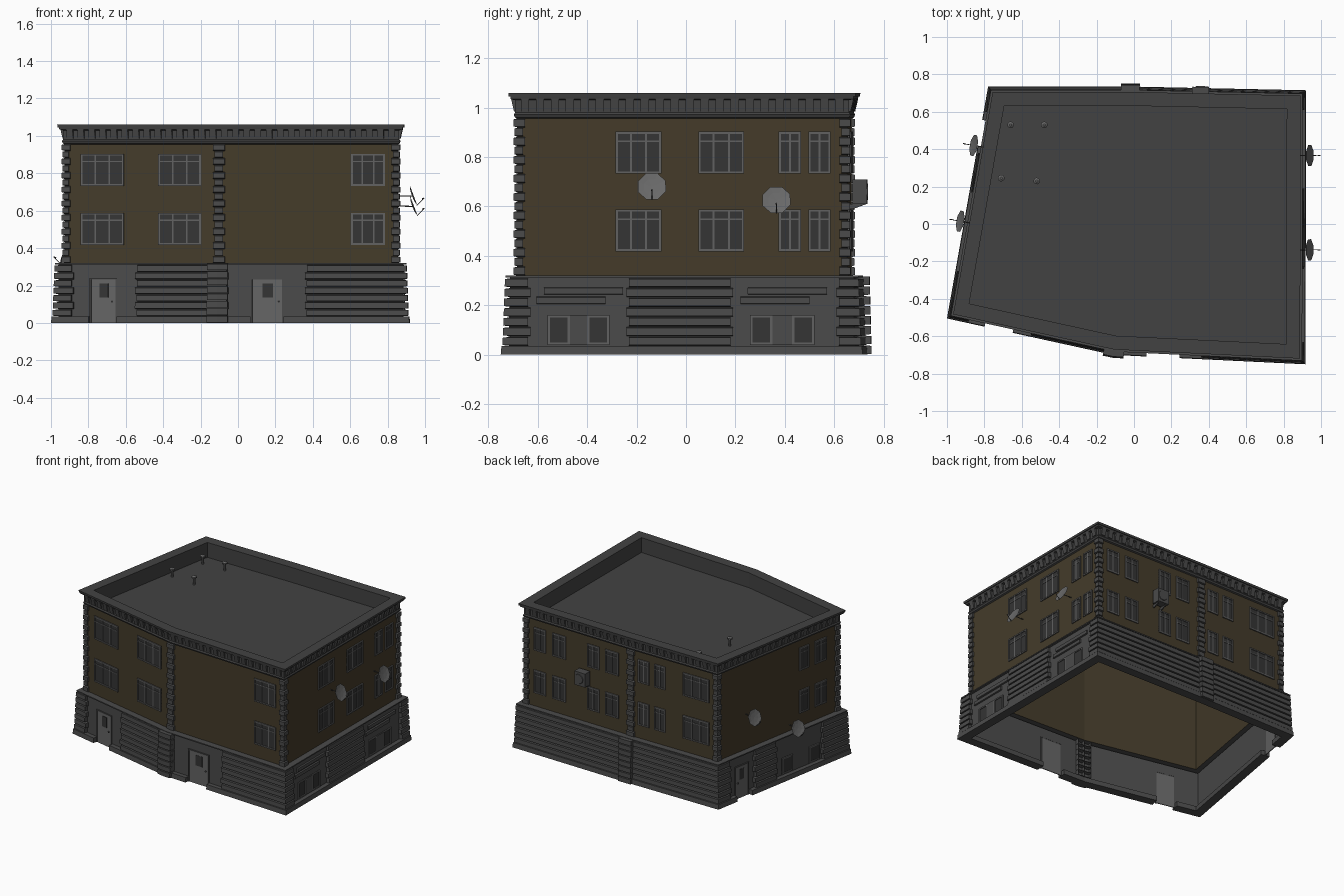
import bpy, bmesh, math
from mathutils import Vector

if "Cube" in bpy.data.objects:
    bpy.data.objects.remove(bpy.data.objects["Cube"])

# Footprint of the plinth, counter-clockwise from the front left corner
P = [Vector(p) for p in ((-1.0, -.505), (-.11, -.7), (.917, -.75),
                         (.92, .715), (-.02, .735), (-.78, .735))]
N = len(P)
T = [(P[(i + 1) % N] - P[i]).normalized() for i in range(N)]
NRM = [Vector((t.y, -t.x)) for t in T]
AX = [0, 0, 1, 0, 0, 1]          # world axis used to measure along each wall
WALL = -.065                     # offset of upper wall from plinth line
parts = {}


def B(name):
    return parts.setdefault(name, bmesh.new())


def corner(i, d):
    a, b = NRM[(i - 1) % N], NRM[i % N]
    return P[i % N] + (a + b) * (d / (1 + a.dot(b)))


def pt(e, a, d, end=0):
    """Point on wall e at world coordinate a (None = mitred corner)."""
    if a is None:
        return corner(e + end, d)
    k = AX[e]
    o = P[e] + NRM[e] * WALL
    return o + T[e] * ((a - o[k]) / T[e][k]) + NRM[e] * (d - WALL)


def box(name, e, a0, a1, z0, z1, d0, d1, dt=None, c=0, back=False):
    """Block on wall e; dt = outer offset at the top, c = chamfer, back = close the rear."""
    bm = B(name)
    dt = d1 if dt is None else dt
    if a0 is not None and a1 is not None and (a1 - a0) * T[e][AX[e]] < 0:
        a0, a1 = a1, a0
    v = []
    for a, end in ((a0, 0), (a1, 1)):
        for d, z in ((d0, z0), (d1, z0 + c), (dt, z1 - c), (d0, z1)):
            v.append(bm.verts.new((*pt(e, a, d, end), z)))
    fs = [(0, 1, 2, 3), (7, 6, 5, 4), (0, 4, 5, 1), (1, 5, 6, 2), (2, 6, 7, 3)]
    for f in fs + ([(3, 7, 4, 0)] if back else []):
        bm.faces.new([v[i] for i in f])


def ring(name, prof, closed=True):
    """Sweep a (offset, z) profile round the footprint."""
    bm = B(name)
    L = [[bm.verts.new((*corner(i, d), z)) for i in range(N)] for d, z in prof]
    m = len(L)
    for j in range(m if closed else m - 1):
        for i in range(N):
            k, q = (i + 1) % N, (j + 1) % m
            bm.faces.new((L[j][i], L[j][k], L[q][k], L[q][i]))
    return L


def lathe(name, o, axis, prof, n=8):
    bm = B(name)
    o, w = Vector(o), Vector(axis).normalized()
    u = w.orthogonal().normalized()
    v = w.cross(u)
    L = [[bm.verts.new(o + w * h + (u * math.cos(t) + v * math.sin(t)) * r)
          for t in (2 * math.pi * (i + .5) / n for i in range(n))] for r, h in prof]
    for A, C in zip(L, L[1:]):
        for i in range(n):
            k = (i + 1) % n
            bm.faces.new((A[i], A[k], C[k], C[i]))
    bmesh.ops.remove_doubles(bm, verts=[x for l in L for x in l], dist=1e-6)


def rod(name, a, b, r, n=6):
    h = (Vector(b) - Vector(a)).length
    lathe(name, a, Vector(b) - Vector(a), [(0, 0), (r, 0), (r, h), (0, h)], n)


# Open shell: ground floor wall with ledge, upper walls, sunken roof and cornice
ring("ground_floor_wall", [(-.035, 0), (-.035, .312), (-.018, .312), (-.018, .32), (WALL, .32)], False)
ring("upper_wall", [(WALL, .32), (WALL, .96)], False)
L = ring("roof_and_cornice", [(WALL, .955), (-.055, .96), (-.05, .972), (-.056, .98), (-.056, 1.03), (-.039, 1.034),
                              (-.037, 1.045), (-.031, 1.045), (-.029, 1.06), (-.103, 1.06), (-.103, .95)], False)
B("roof_and_cornice").faces.new(L[-1])

# Cornice brackets
for e in range(N):
    a, b = corner(e, WALL)[AX[e]], corner(e + 1, WALL)[AX[e]]
    n = round(abs(b - a) / .06)
    for i in range(n):
        m = a + (b - a) * (i + .5) / n
        box("cornice_brackets", e, m - .017, m + .017, .985, 1.036, -.057, -.05, -.038)

# Plinth, left open at the doors
for e, a, b in ((0, None, -.785), (0, -.635, None), (1, None, .07), (1, .245, None), (2, None, None),
                (3, None, None), (4, None, None), (5, None, .545), (5, .405, None)):
    box("plinth", e, a, b, 0, .035, -.065, 0, -.003, back=True)

# Stone courses of the ground floor
zones = ((0, None, -.88), (0, -.53, None), (1, None, -.06), (1, .37, None), (2, None, -.64), (2, -.23, .18),
         (2, .62, None), (3, None, None), (4, None, None), (5, None, .6), (5, .36, .17), (5, -.27, None))
for i in range(7):
    z = .036 + i * .0395
    for e, a, b in zones:
        s = math.copysign(.01 * (i % 2), T[e][AX[e]])
        box("stone_courses", e, a if a is None else a - s, b if b is None else b + s,
            z, z + .036, -.035, -.007 - .0014 * i, -.008 - .0014 * i, c=.003)
for m in (-.435, .39):
    for z, h, k in ((.205, .14, -.03), (.243, .16, .02)):
        box("stone_courses", 2, m + k - h, m + k + h, z, z + .03, -.035, -.025, c=.003)


def quoin(name, i, z0, z1, L, d, c=.003):
    for e, s in ((i, 1), ((i - 1) % N, -1)):
        k = AX[e]
        a = corner(i, WALL)[k] + s * L * T[e][k]
        box(name, e, None if s > 0 else a, a if s > 0 else None, z0, z1, WALL, d, c=c)


# Quoins at every corner and the two projecting lower piers
for i in range(N):
    for j in range(17):
        z = .32 + j * .0375
        quoin("quoins", i, z, z + .0365, (.031, .022)[j % 2], (-.05, -.053)[j % 2], .004)
for i in (1, 4):
    for j in range(8):
        quoin("lower_piers", i, j * .04, j * .04 + .039, .05, .016 - .001 * j)


def window(e, a, b, z0, z1, mull, d=WALL, transom=True):
    t = .009
    a, b = min(a, b), max(a, b)
    box("window_glass", e, a, b, z0, z1, d, d + .002)
    F = "window_frames"
    box(F, e, a, a + t, z0, z1, d, d + .008)
    box(F, e, b - t, b, z0, z1, d, d + .008)
    box(F, e, a + t, b - t, z0, z0 + t, d, d + .008)
    box(F, e, a + t, b - t, z1 - t, z1, d, d + .008)
    for k in range(mull):
        m = a + (b - a) * (k + 1) / (mull + 1)
        box(F, e, m - .004, m + .004, z0 + t, z1 - t, d, d + .005)
    if transom:
        z = z0 + (z1 - z0) * .77
        box(F, e, a + t, b - t, z - .003, z + .003, d, d + .005)


# Upper windows, two storeys
wins = ((0, -.84, -.61, 2), (0, -.425, -.197, 2), (1, .605, .785, 2), (2, -.285, -.1, 2), (2, .05, .235, 2),
        (2, .375, .465, 1), (2, .495, .585, 1), (3, .685, .785, 1), (3, .52, .63, 1), (3, .242, .34, 1),
        (3, .082, .192, 1), (4, -.17, -.08, 1), (4, -.302, -.211, 1), (4, -.66, -.447, 2),
        (5, -.18, -.09, 1), (5, -.345, -.235, 1))
for e, a, b, m in wins:
    for z in (.418, .733):
        window(e, a, b, z, z + .17, m)

# Basement windows, paired with a panel between
for e, a, b in ((2, -.56, -.47), (2, -.4, -.31), (2, .26, .35), (2, .43, .52), (5, .0, .1), (5, -.25, -.15)):
    window(e, a, b, .04, .16, 0, -.035, False)
for e, a, b in ((2, -.47, -.4), (2, .35, .43)):
    box("basement_panels", e, a, b, .04, .16, -.035, -.028)

# Doors with small pane and knob
for e, a, b in ((0, -.785, -.64), (1, .07, .245), (5, .41, .54)):
    w = b - a
    box("doors", e, a + .008, b - .008, 0, .232, -.037, -.031, back=True)
    for x0, x1, z0, z1 in ((a, a + .008, 0, .24), (b - .008, b, 0, .24), (a + .008, b - .008, .232, .24)):
        box("door_frames", e, x0, x1, z0, z1, -.036, -.027)
    box("door_panes", e, a + w * .36, a + w * .68, .135, .212, -.031, -.029)
    o = pt(e, b - .025, -.032)
    lathe("door_knobs", (*o, .115), (*NRM[e], 0), [(0, 0), (.004, 0), (.007, .008), (0, .012)])

# Air conditioner on the back wall
box("air_conditioner", 3, .4, .31, .61, .71, -.052, .006, back=True)
for x in (.325, .385):
    box("ac_brackets", 3, x - .004, x + .004, .59, .61, WALL, -.05, .003)
lathe("ac_fan", (*pt(3, .362, .006), .66), (*NRM[3], 0), [(0, 0), (.035, 0), (.033, .004), (0, .004)], 16)

# Satellite dishes
for e, a, z in ((2, -.138, .68), (2, .366, .625), (5, .405, .58), (5, 0, .365)):
    c = Vector((*pt(e, a, .018), z))
    out = Vector((*NRM[e], 0))
    n = out * math.cos(.36) + Vector((0, 0, math.sin(.36)))
    down = out * math.sin(.36) - Vector((0, 0, math.cos(.36)))
    lathe("satellite_dishes", c, n, [(0, -.006), (.035, -.004), (.061, .003), (.035, -.001), (0, -.003)], 8)
    rod("dish_arms", (*pt(e, a, WALL), z), c - n * .005, .003)
    tip = c + out * .06 - Vector((0, 0, .012))
    rod("dish_arms", c + down * .056, tip, .002)
    rod("dish_receivers", tip, tip - n * .014, .003)

# Roof vents with caps
for x, y in ((-.66, .53), (-.48, .53), (-.71, .245), (-.52, .23)):
    lathe("roof_vents", (x, y, .95), (0, 0, 1),
          [(0, 0), (.009, 0), (.009, .05), (.018, .05), (.018, .06), (.006, .068), (0, .068)], 10)

# Objects and colours
colors = {"upper_wall": (.058, .044, .023), "window_glass": (.035, .035, .035), "door_panes": (.035, .035, .035),
          "roof_and_cornice": (.055, .055, .055), "doors": (.13, .13, .13), "window_frames": (.12, .12, .12),
          "satellite_dishes": (.14, .14, .14), "roof_vents": (.13, .13, .13)}
for name, bm in parts.items():
    if name not in ("upper_wall", "ground_floor_wall", "roof_and_cornice"):
        bmesh.ops.recalc_face_normals(bm, faces=bm.faces)
    me = bpy.data.meshes.new(name)
    bm.to_mesh(me)
    bm.free()
    mat = bpy.data.materials.new(name)
    mat.diffuse_color = (*colors.get(name, (.07, .07, .07)), 1)
    mat.use_nodes = True
    mat.node_tree.nodes["Principled BSDF"].inputs["Base Color"].default_value = mat.diffuse_color
    me.materials.append(mat)
    bpy.context.collection.objects.link(bpy.data.objects.new(name, me))
